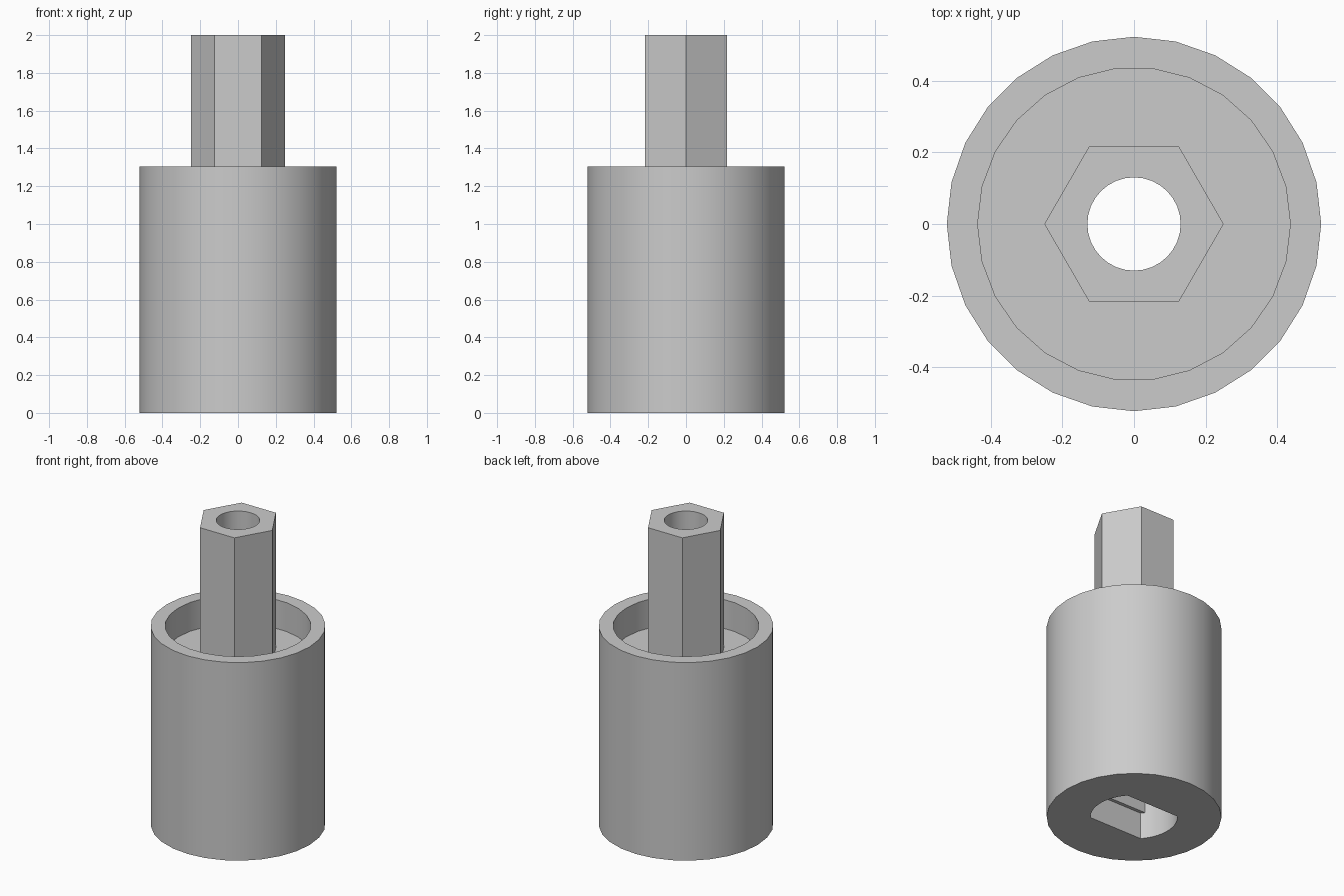
import bpy
import bmesh
from math import asin, cos, pi, sin

cube = bpy.data.objects.get("Cube")
if cube:
    bpy.data.objects.remove(cube, do_unlink=True)

BODY_TOP = 1.305
RECESS_FLOOR = 1.115
TOP = 2.0

grey = bpy.data.materials.new("plain grey")
grey.use_nodes = True
grey.diffuse_color = (0.6, 0.6, 0.6, 1)
grey.node_tree.nodes["Principled BSDF"].inputs["Base Color"].default_value = (0.6, 0.6, 0.6, 1)


def prism(name, outline, bottom, top):
    """Extrude a flat outline straight up."""
    bm = bmesh.new()
    base = bm.faces.new([bm.verts.new((x, y, bottom)) for x, y in outline])
    grown = bmesh.ops.extrude_face_region(bm, geom=[base])["geom"]
    verts = [v for v in grown if isinstance(v, bmesh.types.BMVert)]
    bmesh.ops.translate(bm, verts=verts, vec=(0, 0, top - bottom))
    bmesh.ops.recalc_face_normals(bm, faces=bm.faces)
    mesh = bpy.data.meshes.new(name)
    bm.to_mesh(mesh)
    bm.free()
    mesh.materials.append(grey)
    obj = bpy.data.objects.new(name, mesh)
    bpy.context.collection.objects.link(obj)
    return obj


def circle(radius, sides):
    return [(radius * cos(2 * pi * i / sides), radius * sin(2 * pi * i / sides))
            for i in range(sides)]


def double_flat(radius, flat, steps=12):
    """Circle with two parallel flats at y = +flat and y = -flat."""
    a = asin(flat / radius)
    angles = [side + a * (2 * i / steps - 1) for side in (0, pi) for i in range(steps + 1)]
    return [(radius * cos(t), radius * sin(t)) for t in angles]


def combine(target, tool, operation):
    """Apply a boolean and discard the tool."""
    tool.hide_render = True
    mod = target.modifiers.new(operation.lower(), "BOOLEAN")
    mod.operation = operation
    mod.solver = "EXACT"
    mod.object = tool
    bpy.context.view_layer.objects.active = target
    bpy.ops.object.modifier_apply(modifier=mod.name)
    bpy.data.objects.remove(tool, do_unlink=True)


# Round body with a shallow recess in its top
adapter = prism("socket_adapter", circle(0.522, 28), 0, BODY_TOP)
combine(adapter, prism("recess", circle(0.436, 26), RECESS_FLOOR, TOP), "DIFFERENCE")

# Hexagonal drive shaft rising from the recess
combine(adapter, prism("hex_shaft", circle(0.25, 6), RECESS_FLOOR - 0.1, TOP), "UNION")

# Stepped socket in the underside, then the bore through the shaft
combine(adapter, prism("socket", double_flat(0.26, 0.15), -0.1, 0.6), "DIFFERENCE")
combine(adapter, prism("socket_mouth", double_flat(0.26, 0.172), -0.1, 0.175), "DIFFERENCE")
combine(adapter, prism("bore", circle(0.13, 32), 0.5, TOP + 0.1), "DIFFERENCE")

# Smooth round walls, crisp corners
bpy.ops.object.select_all(action="DESELECT")
adapter.select_set(True)
bpy.context.view_layer.objects.active = adapter
bpy.ops.object.shade_smooth_by_angle(angle=pi / 6)
